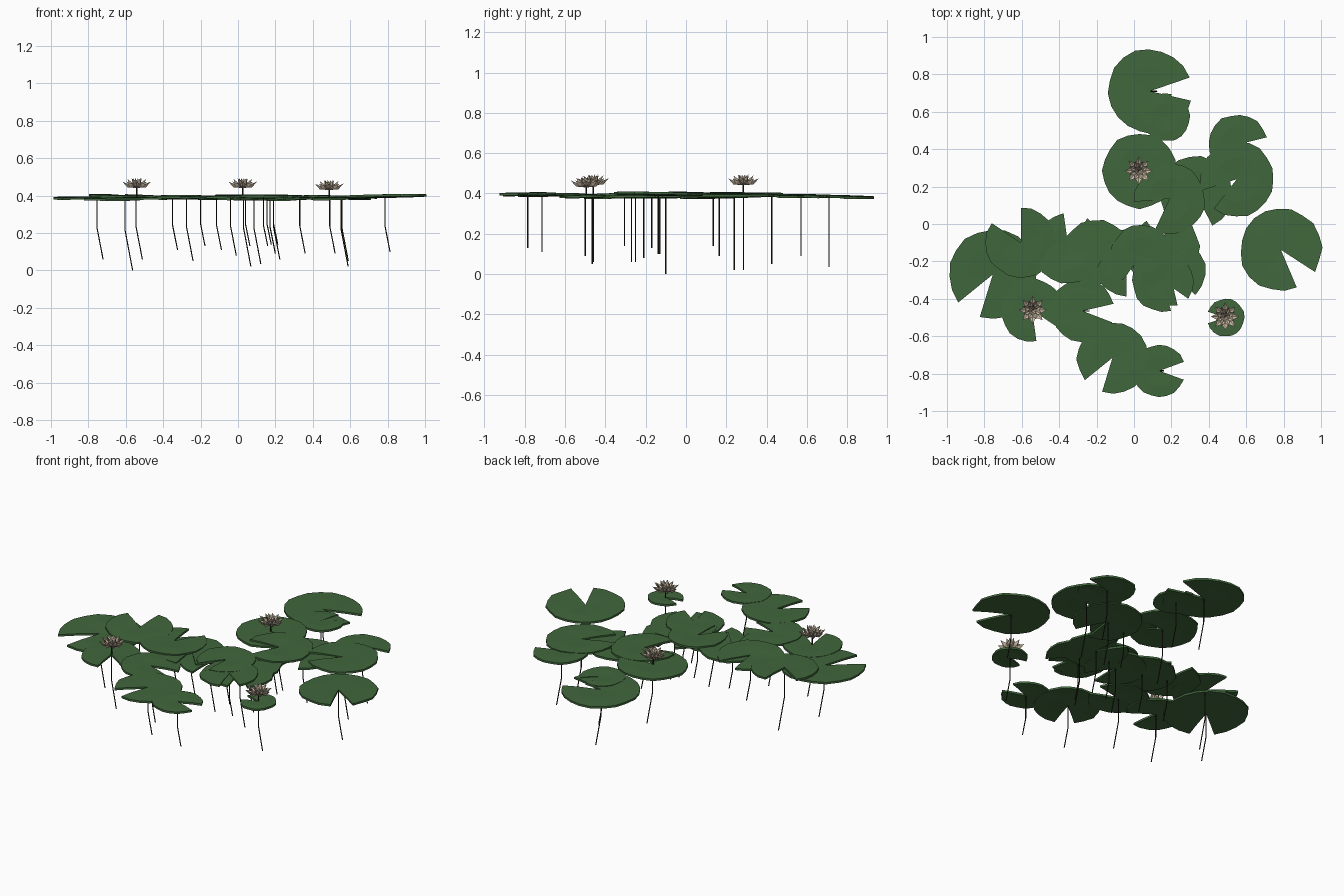
import bpy, bmesh, math, random
from mathutils import Vector

if "Cube" in bpy.data.objects:
    bpy.data.objects.remove(bpy.data.objects["Cube"])

random.seed(4)


def material(name, rgb):
    m = bpy.data.materials.new(name)
    m.diffuse_color = (*rgb, 1)
    m.use_nodes = True
    m.node_tree.nodes["Principled BSDF"].inputs["Base Color"].default_value = m.diffuse_color
    return m


GREEN = material("leaf_green", (0.052, 0.135, 0.045))
BROWN = material("stem_brown", (0.022, 0.018, 0.010))
CREAM = material("petal_cream", (0.58, 0.48, 0.36))


def finish(bm, name, mat):
    bmesh.ops.recalc_face_normals(bm, faces=bm.faces)
    me = bpy.data.meshes.new(name)
    bm.to_mesh(me)
    bm.free()
    me.materials.append(mat)
    ob = bpy.data.objects.new(name, me)
    bpy.context.collection.objects.link(ob)
    return ob


# Round floating leaf with a wedge notch that reaches its stem
def leaf_pad(name, x, y, r, notch, half, z):
    bm = bmesh.new()
    n, thick = 18, 0.012
    tx, ty = random.uniform(-.025, .025), random.uniform(-.025, .025)
    start, span = math.radians(notch + half), math.radians(360 - 2 * half)
    ring = []
    for i in range(n + 1):
        a = start + span * i / n
        k = r * (1 + (random.uniform(-.03, .03) if 0 < i < n else 0))
        ring.append((k * math.cos(a), k * math.sin(a)))

    def layer(dz):
        def v(px, py, lift):
            return bm.verts.new((x + px, y + py, z + dz + lift + tx * px + ty * py))
        return (v(0, 0, -.002),
                [v(px * .6, py * .6, .001) for px, py in ring],
                [v(px, py, -.001) for px, py in ring])

    top, bottom = layer(thick / 2), layer(-thick / 2)
    for c, inner, outer in (top, bottom):
        for i in range(n):
            bm.faces.new((c, inner[i], inner[i + 1]))
            bm.faces.new((inner[i], outer[i], outer[i + 1], inner[i + 1]))
    # rim and notch walls
    loops = [[c] + [inner[0]] + outer + [inner[-1]] for c, inner, outer in (top, bottom)]
    m = len(loops[0])
    for i in range(m):
        j = (i + 1) % m
        bm.faces.new((loops[0][i], loops[0][j], loops[1][j], loops[1][i]))
    finish(bm, name, GREEN)


# Thin tube following a short path
def stem(name, points, r=0.0033, sides=5):
    bm = bmesh.new()
    rings = [[bm.verts.new(Vector(p) + Vector((r * math.cos(math.tau * k / sides),
                                               r * math.sin(math.tau * k / sides), 0)))
              for k in range(sides)] for p in points]
    for a, b in zip(rings, rings[1:]):
        for k in range(sides):
            j = (k + 1) % sides
            bm.faces.new((a[k], a[j], b[j], b[k]))
    bm.faces.new(rings[0])
    bm.faces.new(rings[-1])
    finish(bm, name, BROWN)


# Star-shaped bloom made of rings of folded, pointed petals
def flower(name, x, y, z):
    bm = bmesh.new()
    # petal count, tip radius, tip height, half width, turn
    for count, tip_r, tip_h, w, turn in ((8, .076, .034, .0155, 0),
                                         (8, .054, .048, .0125, .5),
                                         (6, .028, .053, .009, .25)):
        for i in range(count):
            a = math.tau * (i + turn) / count
            d, s = Vector((math.cos(a), math.sin(a), 0)), Vector((-math.sin(a), math.cos(a), 0))
            o = Vector((x, y, z))

            def v(f, side, h):
                return bm.verts.new(o + d * tip_r * f + s * side + Vector((0, 0, h)))
            base, tip = v(.05, 0, 0), v(1, 0, tip_h)
            left, right = v(.6, w, tip_h * .62), v(.6, -w, tip_h * .62)
            crease, keel = v(.6, 0, tip_h * .45), v(.66, 0, tip_h * .12)
            for side in (left, right):
                for mid in (crease, keel):
                    bm.faces.new((base, side, mid))
                    bm.faces.new((side, tip, mid))
    finish(bm, name, CREAM)


# x, y, radius, notch direction, notch half angle, stem foot height
BACK_PADS = [
    (.085, .71, .225, 3, 16, .035),
    (.17, .57, .128, 58, 18, .09),
    (.03, .285, .2, -18, 18, .02),
    (.19, .135, .19, 215, 30, .14),
    (.33, .165, .195, -80, 17, .09),
    (.555, .425, .16, -4, 18, .05),
    (.55, .24, .2, 215, 17, .02),
    (.785, -.138, .218, -50, 17, .1),
]
MIDDLE_PADS = [
    (.17, -.13, .18, 110, 15, .1),
    (.19, -.25, .19, -60, 17, .06),
    (.155, -.305, .165, -55, 20, .14),
    (.04, -.17, .165, 250, 18, .13),
    (-.04, -.21, .178, -72, 18, .08),
    (-.2, -.17, .19, -65, 17, .13),
    (-.35, -.13, .19, 78, 20, .11),
    (-.605, -.1, .187, 118, 28, 0),
    (-.755, -.27, .238, 236, 17, .06),
]
FRONT_PADS = [
    (-.545, -.46, .168, -58, 24, .06),
    (-.275, -.465, .17, -4, 17, .05),
    (-.115, -.715, .19, 236, 17, .11),
    (.135, -.785, .14, 0, 20, .13),
    (.49, -.5, .1, 180, 18, .09),
]

for row, pads in (("back", BACK_PADS), ("middle", MIDDLE_PADS), ("front", FRONT_PADS)):
    for i, (x, y, r, notch, half, foot) in enumerate(pads):
        z = .385 + .0045 * (i % 4)
        leaf_pad(f"{row}_leaf_pad_{i}", x, y, r, notch, half, z)
        knee = .22 + .2 * foot
        stem(f"{row}_leaf_stem_{i}",
             [(x, y, z), (x, y, knee), (x + .17 * (knee - foot) + .004, y, foot)])

# Blooms on short stalks above three of the pads
for i, (x, y, z) in enumerate(((.025, .285, .441), (-.542, -.46, .441), (.487, -.495, .43))):
    flower(f"flower_{i}", x, y, z)
    stem(f"flower_stalk_{i}", [(x, y, .385), (x, y, z + .006)], .004)
